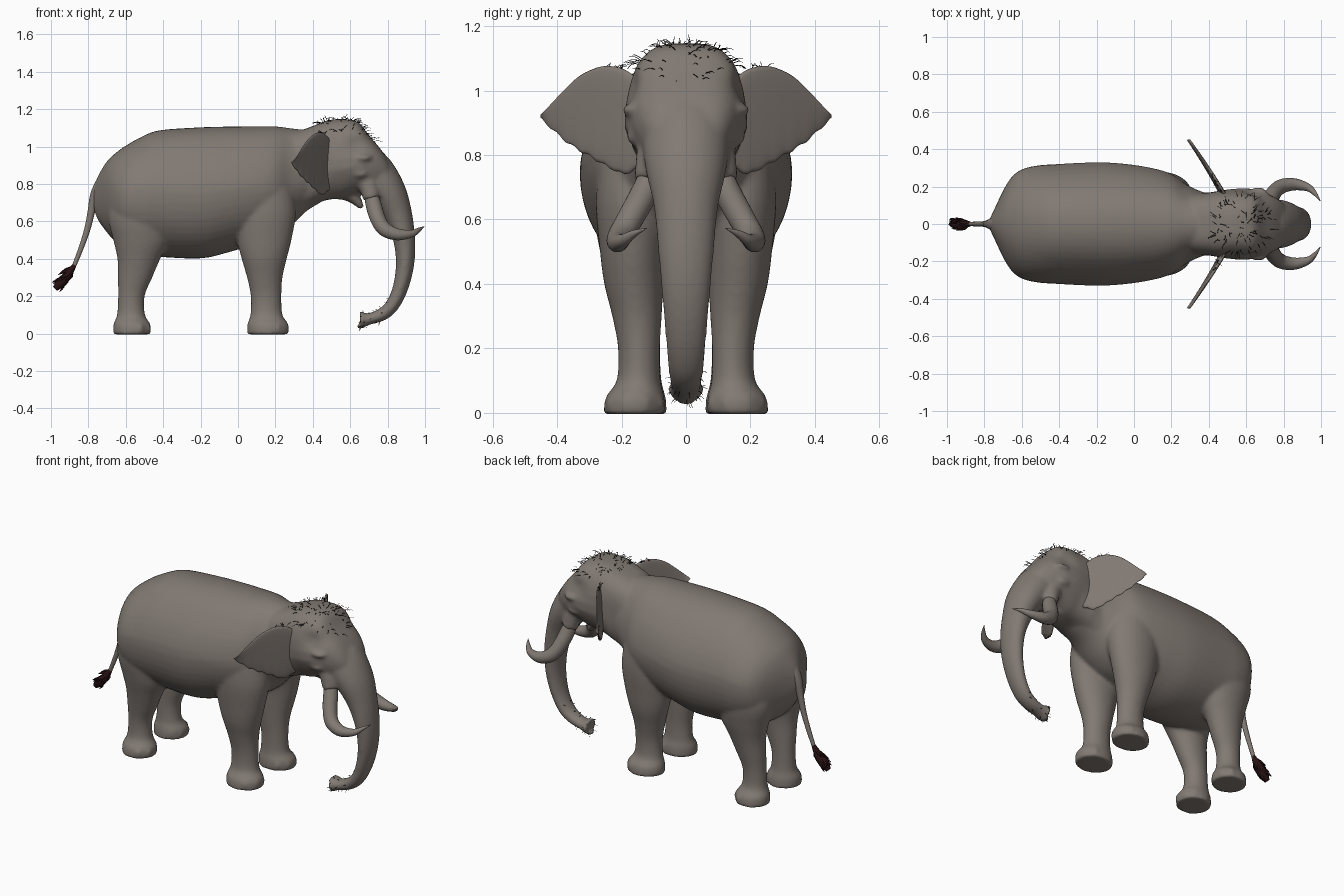
import bpy, bmesh, math, random
from mathutils import Vector
from mathutils.bvhtree import BVHTree

if "Cube" in bpy.data.objects:
    bpy.data.objects.remove(bpy.data.objects["Cube"])

random.seed(4)


def material(name, rgb):
    m = bpy.data.materials.new(name)
    m.diffuse_color = (*rgb, 1)
    m.use_nodes = True
    m.node_tree.nodes["Principled BSDF"].inputs["Base Color"].default_value = m.diffuse_color
    return m


SKIN = material("grey_skin", (0.222, 0.194, 0.172))
BRUSH = material("dark_brown_hair", (0.022, 0.006, 0.007))
HAIR = material("black_hair", (0.004, 0.004, 0.004))


def finish(name, bm, mat):
    bmesh.ops.recalc_face_normals(bm, faces=bm.faces)
    me = bpy.data.meshes.new(name)
    bm.to_mesh(me)
    bm.free()
    for p in me.polygons:
        p.use_smooth = True
    me.materials.append(mat)
    ob = bpy.data.objects.new(name, me)
    bpy.context.collection.objects.link(ob)
    return ob


def refine(st, k=4):
    """Catmull-Rom interpolation of station tuples."""
    out = []
    for i in range(len(st) - 1):
        a, b, c, d = st[max(i - 1, 0)], st[i], st[i + 1], st[min(i + 2, len(st) - 1)]
        for j in range(k):
            t = j / k
            out.append(tuple(0.5 * (2 * q + (r - p) * t + (2 * p - 5 * q + 4 * r - s) * t * t
                                    + (3 * q - p - 3 * r + s) * t ** 3)
                             for p, q, r, s in zip(a, b, c, d)))
    return out + [st[-1]]


def loft(bm, rings, n=24, power=2.0):
    """Skin a list of (centre, u, v) superellipse rings and cap both ends."""
    loops = []
    for c, u, v in rings:
        loop = []
        for i in range(n):
            a = 2 * math.pi * i / n
            ca, sa = math.cos(a), math.sin(a)
            e = 2 / power
            loop.append(bm.verts.new(c + u * math.copysign(abs(ca) ** e, ca)
                                     + v * math.copysign(abs(sa) ** e, sa)))
        loops.append(loop)
    for a, b in zip(loops, loops[1:]):
        for i in range(n):
            bm.faces.new((a[i], a[(i + 1) % n], b[(i + 1) % n], b[i]))
    bm.faces.new(loops[0])
    bm.faces.new(loops[-1])
    return [v for loop in loops for v in loop]


def barrel(bm, st, power=2.0):
    """Stations along x: (x, bottom, top, half width)."""
    return loft(bm, [(Vector((x, 0, (b + t) / 2)), Vector((0, w, 0)), Vector((0, 0, (t - b) / 2)))
                     for x, b, t, w in refine(st)], 48, power)


def column(bm, st, s):
    """Stations up z: (x, y, z, rx, ry)."""
    loft(bm, [(Vector((x, y * s, z)), Vector((rx, 0, 0)), Vector((0, ry, 0)))
              for x, y, z, rx, ry in refine(st)], 28)


def tube(bm, st, n=20, s=1, k=4):
    """Stations along a path: (x, y, z, side radius, other radius)."""
    st = refine(st, k)
    pts = [Vector((p[0], p[1] * s, p[2])) for p in st]
    rings = []
    for i, p in enumerate(pts):
        t = (pts[min(i + 1, len(pts) - 1)] - pts[max(i - 1, 0)]).normalized()
        side = Vector((0, 1, 0)) if abs(t.y) < 0.9 else Vector((1, 0, 0))
        u = (side - t * side.dot(t)).normalized()
        rings.append((p, u * max(st[i][3], 0.0004), t.cross(u) * max(st[i][4], 0.0004)))
    loft(bm, rings, n)


def blob(bm, centre, size):
    r = bmesh.ops.create_uvsphere(bm, u_segments=16, v_segments=10, radius=1)
    for v in r["verts"]:
        v.co = Vector(a * b + c for a, b, c in zip(v.co, size, centre))


# Torso, head, trunk and legs, fused into one skin
bm = bmesh.new()
torso = barrel(bm, [(-.775, .68, .77, .02), (-.75, .61, .84, .072), (-.70, .54, .922, .178),
                    (-.655, .49, .965, .25), (-.60, .455, 1.005, .292), (-.52, .42, 1.05, .312),
                    (-.42, .41, 1.087, .32), (-.2, .402, 1.103, .33), (-.05, .435, 1.107, .322),
                    (.1, .48, 1.108, .30), (.2, .515, 1.108, .27), (.28, .57, 1.098, .215),
                    (.36, .65, 1.09, .18), (.44, .70, 1.09, .16)], 2.1)
for v in torso:  # gently sloping shoulders of the back
    v.co.y *= 1 - .1 * min(max((v.co.z - .78) / .22, 0), 1)
head = barrel(bm, [(.32, .64, 1.08, .165), (.40, .69, 1.11, .168), (.48, .715, 1.14, .182),
                   (.56, .725, 1.147, .19), (.64, .75, 1.132, .188), (.70, .74, 1.06, .168),
                   (.76, .74, .99, .14), (.80, .76, .93, .11), (.83, .80, .87, .06)], 3.1)
for v in head:  # narrow the jaw and crown, hollow the temples
    x, y, z = v.co
    front = min(max((x - .42) / .1, 0), 1)
    jaw = .27 * min(max((.88 - z) / .16, 0), 1)
    crown = .13 * min(max((z - .95) / .16, 0), 1)
    temple = .13 * math.exp(-((x - .64) / .06) ** 2 - ((z - 1.01) / .045) ** 2)
    v.co.y = y * (1 - front * (jaw + crown + temple))
tube(bm, [(.64, 0, .93, .14, .11), (.72, 0, .855, .138, .12), (.80, 0, .755, .125, .10),
          (.853, 0, .64, .10, .078), (.888, 0, .505, .087, .059), (.893, 0, .37, .075, .049),
          (.867, 0, .24, .064, .041), (.82, 0, .145, .056, .037), (.765, 0, .10, .05, .034),
          (.70, 0, .078, .046, .031), (.672, 0, .074, .052, .041), (.652, 0, .073, .058, .05)], 28)
# Lower lip and trunk finger
tube(bm, [(.48, 0, .79, .09, .07), (.58, 0, .755, .065, .045), (.635, 0, .71, .04, .028),
          (.662, 0, .67, .02, .014)])
blob(bm, (.655, 0, .038), (.022, .022, .014))
for s in (1, -1):
    column(bm, [(.16, .16, -.004, .111, .096), (.16, .158, .05, .11, .091),
                (.152, .147, .10, .086, .068), (.15, .146, .2, .082, .065),
                (.143, .152, .3, .095, .077), (.14, .162, .4, .121, .092),
                (.14, .165, .5, .146, .102), (.14, .16, .65, .17, .12),
                (.14, .15, .8, .15, .12)], s)
    column(bm, [(-.567, .155, -.004, .1, .096), (-.567, .153, .05, .099, .09),
                (-.572, .142, .10, .075, .066), (-.57, .142, .2, .071, .062),
                (-.55, .148, .3, .092, .072), (-.53, .155, .4, .115, .087),
                (-.515, .16, .5, .152, .107), (-.52, .16, .62, .175, .125),
                (-.52, .15, .78, .16, .13)], s)
    # Tusk socket, brow ridge, cheek and toes
    tube(bm, [(.65, .09, .90, .05, .05), (.695, .105, .80, .05, .052),
              (.716, .116, .72, .044, .046)], 20, s)
    blob(bm, (.665, s * .15, .94), (.055, .05, .022))
    blob(bm, (.65, s * .14, .855), (.055, .045, .028))
    for fx, r in ((.16, .095), (-.567, .085)):
        for a in (-60, -20, 20, 60):
            a = math.radians(a)
            blob(bm, (fx + r * math.cos(a), s * .158 + .08 * math.sin(a), .028), (.022, .022, .028))
body = finish("body", bm, SKIN)
rem = body.modifiers.new("fuse", 'REMESH')
rem.mode = 'VOXEL'
rem.voxel_size = 0.0105
rem.use_smooth_shade = True
sm = body.modifiers.new("soften", 'SMOOTH')
sm.factor = 0.5
sm.iterations = 7

for s, side in ((1, "left"), (-1, "right")):
    # Ear: a tapered sheet between lower and upper rim, swept back from the head
    bm = bmesh.new()
    cols = refine([(.13, .77, 1.02), (.19, .742, 1.065), (.25, .768, 1.076), (.30, .797, 1.062),
                   (.34, .82, 1.038), (.38, .848, 1.0), (.42, .885, .957), (.45, .912, .925)], 4)
    stations = []
    for y, zb, zt in cols:
        zb += .004 * math.sin(y * 130)
        x = .463 - .625 * (y - .18) + .006 * math.sin(math.pi * (y - .13) / .32)
        half = .013 - .03 * (y - .13)
        stations.append((Vector((x - .002, y * s, (zb + zt) / 2)), Vector((half, half * .6 * s, 0)),
                         Vector((.008, 0, (zt - zb) / 2))))
    loft(bm, stations, 24, 3.0)
    finish(side + "_ear", bm, SKIN)
    # Tusk curving down, out and back in to a point
    bm = bmesh.new()
    tube(bm, [(.70, .10, .78, .03, .03), (.722, .122, .70, .041, .042), (.74, .155, .635, .042, .042),
              (.765, .186, .58, .04, .04), (.80, .205, .548, .038, .038), (.86, .212, .529, .032, .031),
              (.93, .195, .535, .021, .02), (.968, .162, .556, .012, .011),
              (.997, .122, .573, .001, .001)], 18, s)
    finish(side + "_tusk", bm, SKIN)
    # Eye sunk under the brow
    bm = bmesh.new()
    blob(bm, (.70, s * .148, .898), (.019, .014, .012))
    finish(side + "_eye", bm, SKIN)

# Tail and its brush of strands
bm = bmesh.new()
tube(bm, [(-.725, 0, .82, .04, .03), (-.765, 0, .745, .03, .025), (-.785, 0, .65, .019, .02),
          (-.805, 0, .56, .015, .017), (-.838, 0, .46, .013, .014), (-.885, 0, .34, .011, .011)], 14)
finish("tail", bm, SKIN)
bm = bmesh.new()
tube(bm, [(-.875, 0, .365, .012, .012), (-.905, 0, .32, .024, .021), (-.945, 0, .275, .031, .028),
          (-.978, 0, .24, .014, .016)], 10)
for i in range(26):
    a, f = random.uniform(0, 6.28), random.uniform(0, .75)
    dy, dn = math.cos(a) * .034, math.sin(a) * .028
    x, z = -.88 - .07 * f, .358 - .09 * f
    tube(bm, [(x, 0, z, .007, .007), (x - .022 + dn * .6, dy * .7, z - .028 - dn * .6, .008, .008),
              (max(x - .048 + dn * .8, -.998), dy, z - .05 - dn * .8, .001, .001)], 5, 1, 2)
finish("tail_brush", bm, BRUSH)

# Sparse hairs rooted on the fused skin
bpy.context.view_layer.update()
tree = BVHTree.FromObject(body, bpy.context.evaluated_depsgraph_get())


def strand(bm, p, d, length, r=.0013):
    mid = p + d * length * .55
    end = p + d * length + Vector((random.uniform(-.2, .2), random.uniform(-.2, .2), -.25)) * length
    tube(bm, [(*p, r, r), (*mid, r, r), (*end, r * .4, r * .4)], 3, 1, 2)


bm = bmesh.new()
for i in range(110):
    x = random.uniform(.43, .73)
    y = random.uniform(-.15, .15)
    if ((x - .58) / .16) ** 2 + (y / .165) ** 2 > 1:
        continue
    hit, nrm, _, _ = tree.ray_cast(Vector((x, y, 2)), Vector((0, 0, -1)))
    if hit:
        out = Vector((x - .57, y, 0)) * 4
        jitter = Vector((random.uniform(-.5, .5), random.uniform(-.5, .5), .05))
        strand(bm, hit - nrm * .002, (nrm * .3 + out + jitter).normalized(), random.uniform(.025, .05))
for s in (1, -1):
    for i in range(9):
        y = random.uniform(.18, .25)
        p = Vector((.465 - .625 * (y - .18), y * s, 1.068))
        d = Vector((random.uniform(-.6, .6), random.uniform(-.6, .6), .4)).normalized()
        strand(bm, p, d, .03)
finish("crown_hair", bm, HAIR)

bm = bmesh.new()
for i in range(30):
    t, a = random.random(), random.uniform(0, 6.28)
    p = Vector((.66, 0, .073)).lerp(Vector((.83, 0, .16)), t * t)
    d = Vector((.25 * math.sin(a), math.cos(a), math.sin(a))).normalized()
    hit, nrm, _, _ = tree.ray_cast(p + d * .12, -d)
    if hit:
        strand(bm, hit, (nrm + Vector((-.6, 0, 0))).normalized(), .016, .0011)
finish("trunk_hair", bm, HAIR)
